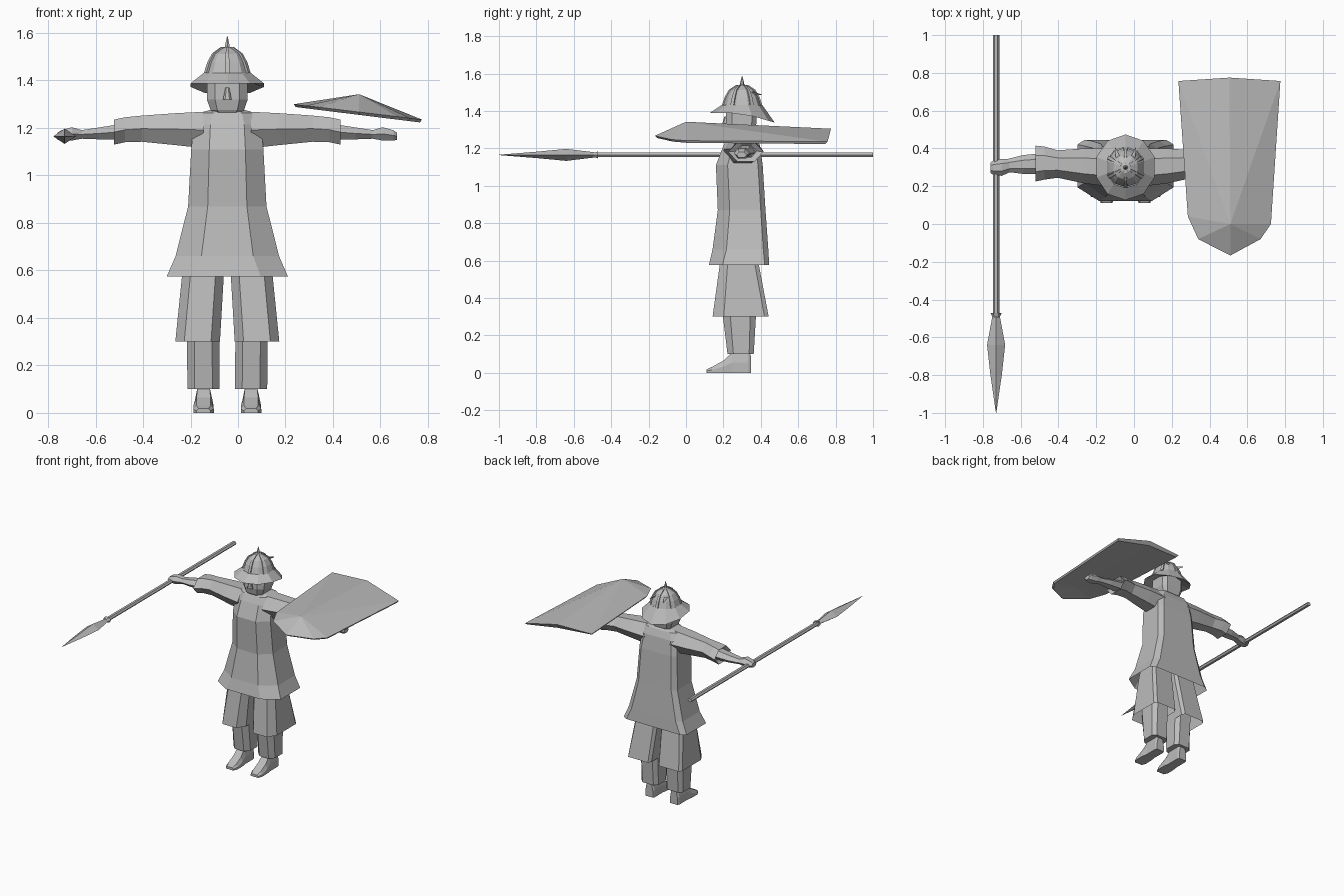
import bpy, bmesh, math
from mathutils import Vector

if "Cube" in bpy.data.objects:
    bpy.data.objects.remove(bpy.data.objects["Cube"])

CX, CY = -0.045, 0.30          # body axis
mat = bpy.data.materials.new("plain grey")
mat.diffuse_color = (0.5, 0.5, 0.5, 1)
mat.use_nodes = True
mat.node_tree.nodes["Principled BSDF"].inputs["Base Color"].default_value = mat.diffuse_color


def finish(name, bm):
    bmesh.ops.recalc_face_normals(bm, faces=bm.faces)
    me = bpy.data.meshes.new(name)
    bm.to_mesh(me)
    bm.free()
    me.materials.append(mat)
    ob = bpy.data.objects.new(name, me)
    bpy.context.collection.objects.link(ob)
    return ob


def loft(name, rings, start=True, end=True):
    """Skin a list of equal-length point rings, optionally capping the ends."""
    bm = bmesh.new()
    vs = [[bm.verts.new(p) for p in r] for r in rings]
    n = len(vs[0])
    for a, b in zip(vs, vs[1:]):
        for i in range(n):
            j = (i + 1) % n
            bm.faces.new((a[i], a[j], b[j], b[i]))
    if start:
        bm.faces.new(vs[0])
    if end:
        bm.faces.new(vs[-1])
    return finish(name, bm)


def slab(cx, hx, y0, y1, z, kf=0.5, kb=0.8):
    """Horizontal eight-point outline, front and back corners cut by kf and kb."""
    c, h = (y0 + y1) / 2, (y1 - y0) / 2
    half = [(hx * kf, y0), (hx, c - h * kf), (hx, c + h * kb), (hx * kb, y1)]
    return [(cx + x, y, z) for x, y in half] + [(cx - x, y, z) for x, y in reversed(half)]


def limb(x, y0, y1, z0, z1):
    """Six-sided section across the x axis."""
    c, h, w = (y0 + y1) / 2, (z0 + z1) / 2, (y1 - y0) / 2
    return [(x, y0, h), (x, c - w * .5, z0), (x, c + w * .5, z0),
            (x, y1, h), (x, c + w * .45, z1), (x, c - w * .45, z1)]


def circle(r, z, n=10, droop=0.0, ry=None, cy=CY):
    pts = []
    for i in range(n):
        a = 2 * math.pi * (i + .5) / n
        s = math.sin(a)
        pts.append((CX + r * math.cos(a), cy + (ry or r) * s, z - droop * max(0, s)))
    return pts


# Tunic with a flared hem
loft("tunic", [
    slab(CX, .255, .122, .445, .575, .55, .85),
    slab(CX, .218, .142, .440, .66, .5, .82),
    slab(CX, .165, .170, .425, .87, .5, .8),
    slab(CX, .152, .160, .410, 1.11, .5, .8),
    slab(CX, .142, .200, .395, 1.215, .5, .75),
    slab(CX, .125, .225, .375, 1.262, .5, .7),
    slab(CX, .055, .245, .355, 1.28, .5, .6)], start=False)

# Head and chin
loft("head", [
    slab(CX, .050, .235, .355, 1.255, .6, .7),
    slab(CX, .070, .222, .365, 1.275, .6, .7),
    slab(CX, .086, .212, .375, 1.32, .6, .7),
    slab(CX, .086, .215, .380, 1.41, .6, .7)])
loft("nose", [slab(CX, .018, .19, .225, 1.32), slab(CX, .008, .205, .225, 1.37)])

# Helmet: brim with a drooping neck guard, dome and spike
loft("helmet_brim", [
    circle(.088, 1.395),
    circle(.162, 1.388, droop=.05, ry=.174),
    circle(.104, 1.432, ry=.108)], start=False, end=False)
loft("helmet_dome", [
    circle(.104, 1.430), circle(.088, 1.475), circle(.066, 1.512),
    circle(.030, 1.534), circle(.010, 1.542)])
loft("helmet_spike", [circle(.013, 1.535, 6), circle(.009, 1.556, 6), circle(.001, 1.588, 6)])

# Raised strips on the dome
for i in range(6):
    a = math.pi * (i + .5) / 3
    u, t = Vector((math.cos(a), math.sin(a), 0)), Vector((-math.sin(a), math.cos(a), 0))
    c = Vector((CX, CY, 0))
    path = [(.108, 1.432, .010), (.092, 1.477, .009), (.070, 1.514, .007), (.030, 1.54, .005)]
    rings = []
    for r, z, w in path:
        up = Vector((0, 0, z))
        rings.append([c + u * r + up - t * w, c + u * r + up + t * w,
                      c + u * (r - .015) + up + t * w, c + u * (r - .015) + up - t * w])
    loft("helmet_strip", rings)

# Two small points at the rear of the helmet
for s in (-1, 1):
    loft("helmet_point", [
        [(CX + s * .02, .34, 1.51), (CX + s * .05, .335, 1.505), (CX + s * .035, .34, 1.485)],
        [(CX + s * .053, .405, 1.488), (CX + s * .056, .405, 1.488), (CX + s * .055, .405, 1.484)]])

for s, side in ((-1, "right"), (1, "left")):
    X = lambda d: CX + s * d
    # Wide sleeve and the forearm with its fist
    loft(side + "_sleeve", [
        limb(X(.10), .20, .40, 1.115, 1.268),
        limb(X(.22), .215, .40, 1.128, 1.262),
        limb(X(.36), .245, .39, 1.142, 1.252),
        limb(X(.43), .235, .41, 1.140, 1.245),
        limb(X(.477), .225, .415, 1.130, 1.235),
        limb(X(.455), .27, .38, 1.155, 1.215)])
    loft(side + "_forearm", [
        limb(X(.44), .265, .375, 1.152, 1.218),
        limb(X(.54), .265, .365, 1.152, 1.202),
        limb(X(.62), .275, .345, 1.155, 1.190)])
    loft(side + "_hand", [
        limb(X(.61), .275, .345, 1.155, 1.190),
        limb(X(.655), .255, .345, 1.147, 1.203),
        limb(X(.70), .26, .335, 1.147, 1.190),
        limb(X(.715), .27, .325, 1.15, 1.18)])

    # Skirt panels hanging round the thigh
    loft(side + "_thigh_skirt", [
        slab(X(.095), .085, .195, .375, .66, .6, .8),
        slab(X(.103), .088, .180, .390, .575, .6, .8),
        slab(X(.125), .094, .142, .442, .30, .6, .85)], start=False, end=False)
    # Trouser leg
    loft(side + "_trouser", [
        slab(X(.100), .068, .222, .362, .10, .55, .65),
        slab(X(.102), .068, .195, .375, .32, .55, .65),
        slab(X(.095), .070, .200, .370, .66, .55, .65)])
    # Foot with a low toe
    fx = X(.100)
    loft(side + "_foot", [
        [(fx + a, y, z) for a, y, z in
         ((w, y, 0), (w, y, h * .5), (w * .7, y, h), (-w * .7, y, h), (-w, y, h * .5), (-w, y, 0))]
        for w, y, h in ((.030, .11, .018), (.043, .14, .032), (.042, .20, .065),
                        (.036, .245, .11), (.036, .335, .11), (.030, .348, .09))])

# Spear: shaft, collar and leaf-shaped blade
SX, SZ = -0.73, 1.165


def across_y(y, rx, rz, n):
    return [(SX + rx * math.cos(2 * math.pi * i / n), y, SZ + rz * math.sin(2 * math.pi * i / n))
            for i in range(n)]


loft("spear_shaft", [across_y(1.0, .017, .014, 6), across_y(-.49, .017, .014, 6)])
loft("spear_collar", [across_y(-.47, .031, .022, 6), across_y(-.495, .018, .012, 6)])
loft("spear_blade", [across_y(-.49, .020, .014, 4), across_y(-.64, .048, .032, 4),
                     across_y(-.80, .030, .017, 4), across_y(-1.0, .001, .001, 4)])

# Tilted shield: ridged face over a flat back
bm = bmesh.new()
outline = [(.235, .757), (.285, .04), (.34, -.08), (.51, -.167), (.67, -.08),
           (.725, .0), (.775, .757), (.505, .775)]
rim, back = [], []
for x, y in outline:
    z = 1.30 - .12 * (x - .235)
    rim.append(bm.verts.new((x, y, z)))
    k = .97
    back.append(bm.verts.new((.505 + (x - .505) * k, .3 + (y - .3) * k, z - .012)))
rim[7].co.z = 1.305
back[7].co.z = 1.275
peak = bm.verts.new((.51, .0, 1.342))
hollow = bm.verts.new((.51, .0, 1.275))
for i in range(8):
    j = (i + 1) % 8
    bm.faces.new((rim[i], rim[j], peak))
    bm.faces.new((back[j], back[i], hollow))
    bm.faces.new((rim[j], rim[i], back[i], back[j]))
finish("shield", bm)
